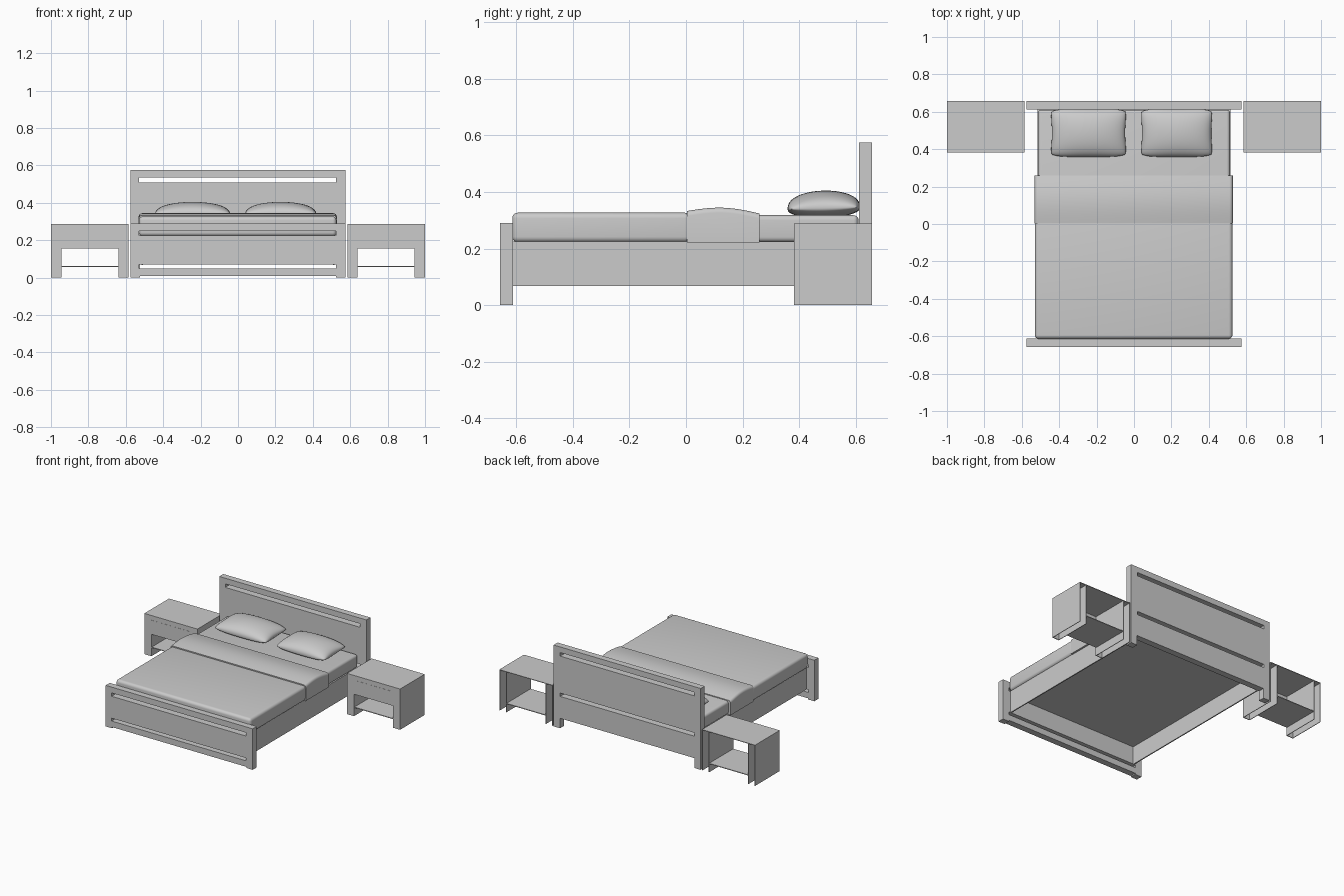
import bpy, bmesh, math

if "Cube" in bpy.data.objects:
    bpy.data.objects.remove(bpy.data.objects["Cube"])


def add_mesh(name, mesh):
    ob = bpy.data.objects.new(name, mesh)
    bpy.context.collection.objects.link(ob)
    return ob


def box(name, x0, x1, y0, y1, z0, z1, bevel=0.0):
    bm = bmesh.new()
    bmesh.ops.create_cube(bm, size=1)
    for v in bm.verts:
        v.co.x = x1 if v.co.x > 0 else x0
        v.co.y = y1 if v.co.y > 0 else y0
        v.co.z = z1 if v.co.z > 0 else z0
    if bevel:
        bmesh.ops.bevel(bm, geom=bm.edges[:], offset=bevel, segments=5,
                        profile=0.5, affect='EDGES')
    me = bpy.data.meshes.new(name)
    bm.to_mesh(me)
    bm.free()
    ob = add_mesh(name, me)
    if bevel:
        smooth(ob, 40)
    return ob


def smooth(ob, angle):
    bpy.ops.object.select_all(action='DESELECT')
    ob.select_set(True)
    bpy.context.view_layer.objects.active = ob
    bpy.ops.object.shade_smooth_by_angle(angle=math.radians(angle))


def rect(x0, x1, z0, z1):
    return [(x0, z0), (x1, z0), (x1, z1), (x0, z1)]


def arch(x0, x1, top, leg, under, foot=0.0):
    """Outline of a board standing on two legs."""
    return [(x0, foot), (x0 + leg, foot), (x0 + leg, under), (x1 - leg, under),
            (x1 - leg, foot), (x1, foot), (x1, top), (x0, top)]


def board(name, loops, y0, y1):
    """Extrude x/z outlines (first is the outside, others are holes) along y."""
    cu = bpy.data.curves.new(name, 'CURVE')
    cu.dimensions = '2D'
    cu.fill_mode = 'BOTH'
    cu.extrude = (y1 - y0) / 2
    for pts in loops:
        sp = cu.splines.new('POLY')
        sp.points.add(len(pts) - 1)
        for p, (x, z) in zip(sp.points, pts):
            p.co = (x, z, 0, 1)
        sp.use_cyclic_u = True
    tmp = bpy.data.objects.new(name + "_curve", cu)
    bpy.context.collection.objects.link(tmp)
    dg = bpy.context.evaluated_depsgraph_get()
    me = bpy.data.meshes.new_from_object(tmp.evaluated_get(dg))
    bpy.data.objects.remove(tmp)
    # weld the caps to the sides and keep every face flat
    bm = bmesh.new()
    bm.from_mesh(me)
    bmesh.ops.remove_doubles(bm, verts=bm.verts[:], dist=0.0005)
    bmesh.ops.recalc_face_normals(bm, faces=bm.faces[:])
    for f in bm.faces:
        f.smooth = False
    bm.to_mesh(me)
    bm.free()
    me.shade_flat()
    ob = add_mesh(name, me)
    ob.rotation_euler.x = math.pi / 2
    ob.location.y = (y0 + y1) / 2
    return ob


def pillow(name, cx, cy, cz, a, b, h, n=28):
    bm = bmesh.new()
    bmesh.ops.create_grid(bm, x_segments=n, y_segments=n, size=1)
    top = bm.verts[:]
    bottom = bmesh.ops.duplicate(bm, geom=bm.verts[:] + bm.edges[:] + bm.faces[:])["geom"]
    bottom = [g for g in bottom if isinstance(g, bmesh.types.BMVert)]
    bmesh.ops.reverse_faces(bm, faces=list({f for v in bottom for f in v.link_faces}))
    for verts, side in ((top, 1.0), (bottom, -0.55)):
        for v in verts:
            # ease the grid toward the edge so the rim is round
            u, w = math.sin(v.co.x * math.pi / 2), math.sin(v.co.y * math.pi / 2)
            t = max(0, (1 - u * u) * (1 - w * w))
            x = a * u * (1 - 0.05 * (1 - w * w) - 0.05 * w ** 6)
            y = b * w * (1 - 0.10 * u ** 6)
            v.co = (cx + x, cy + y, cz + side * h * t ** 0.42 + 0.003 * w)
    bmesh.ops.remove_doubles(bm, verts=bm.verts[:], dist=0.0004)
    me = bpy.data.meshes.new(name)
    bm.to_mesh(me)
    bm.free()
    smooth(add_mesh(name, me), 60)


# Headboard and footboard with long slots
slot = rect(-0.528, 0.524, 0.225, 0.249)
board("headboard", [arch(-0.575, 0.575, 0.575, 0.05, 0.07),
                    rect(-0.528, 0.524, 0.51, 0.535), slot], 0.612, 0.657)
board("footboard", [arch(-0.575, 0.575, 0.29, 0.05, 0.008),
                    rect(-0.528, 0.524, 0.05, 0.07), slot], -0.657, -0.612)

# Side rails and slat deck
for s, label in ((-1, "left"), (1, "right")):
    xs = sorted((s * 0.507, s * 0.515))
    box(label + "_side_rail", *xs, -0.612, 0.612, 0.068, 0.226)
box("deck", -0.507, 0.507, -0.612, 0.612, 0.195, 0.223)

# Mattress and blanket
box("mattress", -0.513, 0.513, -0.61, 0.61, 0.223, 0.318, 0.018)
box("blanket", -0.529, 0.526, -0.614, 0.015, 0.222, 0.327, 0.02)

# Folded blanket band: gently arched profile along y, swept across x
bm = bmesh.new()
prof = [(0.003, 0.222)]
for i in range(13):
    t = i / 12
    prof.append((0.003 + 0.257 * t, 0.333 - 0.009 * t + 0.016 * math.sin(math.pi * t)))
prof.append((0.26, 0.222))
face = bm.faces.new([bm.verts.new((-0.531, y, z)) for y, z in prof])
ext = bmesh.ops.extrude_face_region(bm, geom=[face])["geom"]
bmesh.ops.translate(bm, vec=(1.059, 0, 0),
                    verts=[g for g in ext if isinstance(g, bmesh.types.BMVert)])
bmesh.ops.recalc_face_normals(bm, faces=bm.faces[:])
top_edges = [e for e in bm.edges
             if abs(e.verts[0].co.x - e.verts[1].co.x) < 1e-4
             and min(v.co.z for v in e.verts) > 0.3]
bmesh.ops.bevel(bm, geom=top_edges, offset=0.018, segments=4, profile=0.5, affect='EDGES')
me = bpy.data.meshes.new("folded_band")
bm.to_mesh(me)
bm.free()
smooth(add_mesh("folded_band", me), 40)

# Pillows
pillow("left_pillow", -0.243, 0.487, 0.343, 0.206, 0.128, 0.062)
pillow("right_pillow", 0.228, 0.487, 0.343, 0.195, 0.128, 0.062)

# Nightstands: hollow thin panels, open at the back, with a low shelf
for s, label in ((-1, "left"), (1, "right")):
    x0, x1 = sorted((s * 1.0, s * 0.585))
    t = 0.004
    board(label + "_nightstand_shell",
          [arch(x0, x1, 0.288, t, 0.288 - t)], 0.386, 0.657)
    board(label + "_nightstand_front",
          [arch(x0, x1, 0.288, 0.055, 0.155)], 0.382, 0.387)
    for x, side in ((x0 + 0.055 - t, "left"), (x1 - 0.055, "right")):
        box(label + "_nightstand_inner_" + side, x, x + t, 0.386, 0.657, 0.0, 0.286)
    box(label + "_nightstand_shelf", x0 + 0.055, x1 - 0.055, 0.386, 0.655, 0.058, 0.063)
    box(label + "_drawer_front", x0 + 0.058, x1 - 0.058, 0.381, 0.386, 0.19, 0.255)
